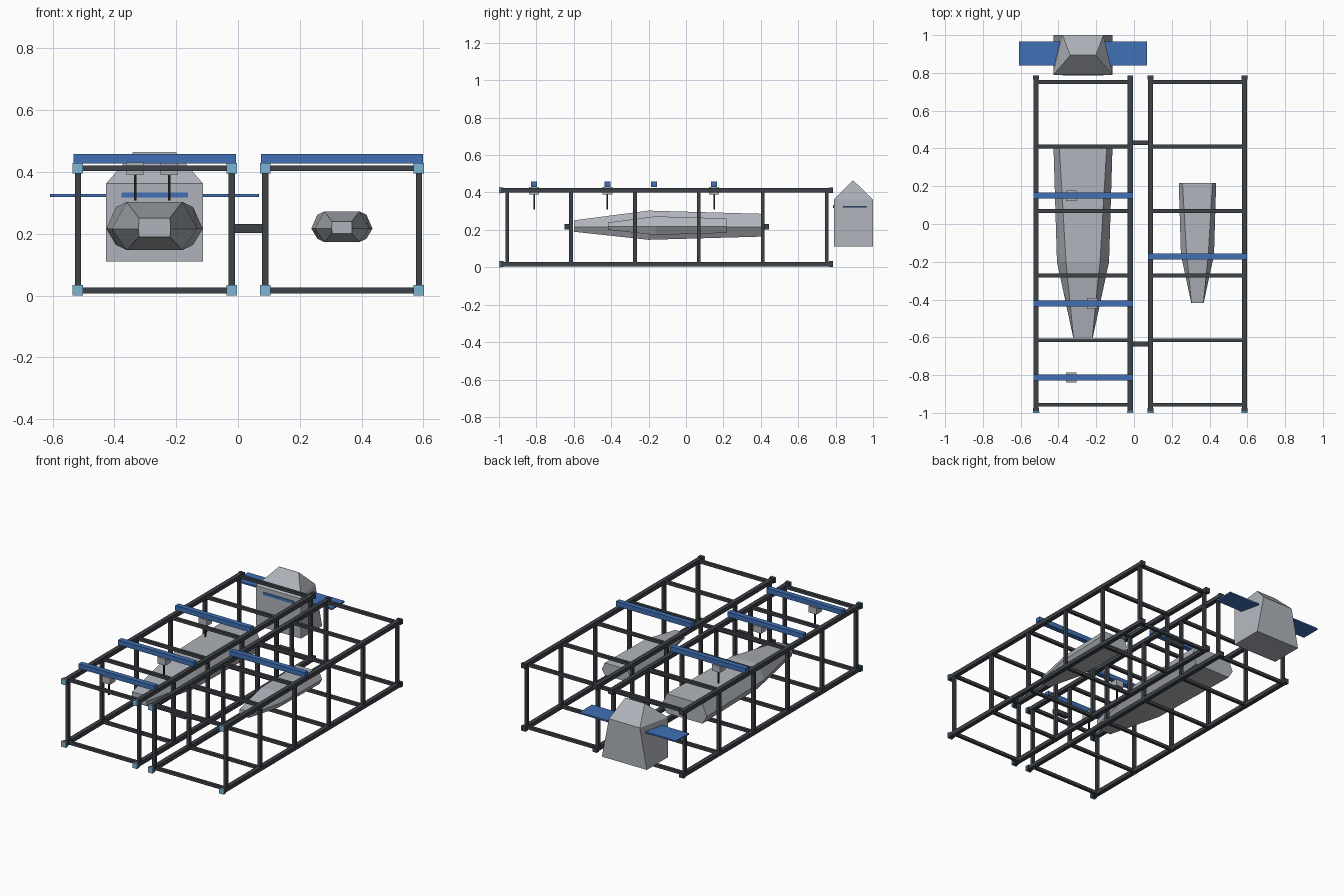
import bpy, bmesh
from mathutils import Vector

cube = bpy.data.objects.get("Cube")
if cube:
    bpy.data.objects.remove(cube, do_unlink=True)


def material(name, r, g, b):
    m = bpy.data.materials.new(name)
    m.use_nodes = True
    m.diffuse_color = (r, g, b, 1)
    m.node_tree.nodes["Principled BSDF"].inputs["Base Color"].default_value = (r, g, b, 1)
    return m


DARK = material("dark steel", 0.047, 0.053, 0.062)
BLACK = material("black cable", 0.015, 0.016, 0.018)
BLUE = material("crane blue", 0.05, 0.16, 0.46)
LIGHT = material("light blue", 0.2, 0.46, 0.66)
GREY = material("hull grey", 0.43, 0.45, 0.49)


def finish(bm, name, mat):
    bmesh.ops.recalc_face_normals(bm, faces=bm.faces)
    me = bpy.data.meshes.new(name)
    bm.to_mesh(me)
    bm.free()
    me.materials.append(mat)
    ob = bpy.data.objects.new(name, me)
    bpy.context.collection.objects.link(ob)
    return ob


def add_box(bm, center, size):
    verts = bmesh.ops.create_cube(bm, size=1)["verts"]
    for v in verts:
        v.co = Vector(c + p * s for c, p, s in zip(center, v.co, size))


def boxes(name, mat, items):
    bm = bmesh.new()
    for center, size in items:
        add_box(bm, center, size)
    return finish(bm, name, mat)


def loft(name, mat, rings):
    """Skin a list of rings and cap both ends."""
    bm = bmesh.new()
    loops = [[bm.verts.new(p) for p in ring] for ring in rings]
    n = len(loops[0])
    for a, b in zip(loops, loops[1:]):
        for i in range(n):
            j = (i + 1) % n
            bm.faces.new((a[i], a[j], b[j], b[i]))
    bm.faces.new(loops[0])
    bm.faces.new(loops[-1])
    return finish(bm, name, mat)


# Two open bay frames: long rails, posts and cross beams
Y0, Y1 = -1.0, 0.785
LOW, HIGH = 0.017, 0.412
STATIONS = [-0.956 + 0.3416 * i for i in range(6)]
BAYS = {"right": (-0.518, -0.02), "left": (0.088, 0.585)}

for side, (xa, xb) in BAYS.items():
    mid, span = (xa + xb) / 2, xb - xa
    corners = [(x, z) for x in (xa, xb) for z in (LOW, HIGH)]
    boxes(side + "_bay_rails", DARK,
          [((x, (Y0 + Y1) / 2, z), (0.027, Y1 - Y0 - 0.01, 0.025)) for x, z in corners])
    boxes(side + "_bay_posts", DARK,
          [((x, y, (LOW + HIGH) / 2), (0.02, 0.02, HIGH - LOW)) for x in (xa, xb) for y in STATIONS])
    boxes(side + "_bay_cross_beams", DARK,
          [((mid, y, z), (span, 0.019, 0.019)) for z in (LOW, HIGH) for y in STATIONS])
    boxes(side + "_bay_end_joints", DARK,
          [((x, y, z), (0.031, 0.02, 0.031)) for x, z in corners for y in (Y0 + 0.015, Y1 - 0.01)])
    boxes(side + "_bay_front_lights", LIGHT,
          [((x, Y0 + 0.004, z), (0.034, 0.008, 0.034)) for x, z in corners])

# Links joining the bays
boxes("bay_links", DARK, [((0.035, y, 0.217), (0.1, 0.026, 0.028)) for y in (-0.636, 0.43)])

# Overhead crane beams, trolleys and cables
CRANES = [("right", 0.15, -0.333), ("right", -0.42, -0.222),
          ("right", -0.812, -0.333), ("left", -0.172, None)]
for number, (side, y, trolley_x) in enumerate(CRANES, 1):
    xa, xb = BAYS[side]
    boxes(f"crane_beam_{number}", BLUE,
          [(((xa + xb) / 2, y, 0.443), (xb - xa + 0.028, 0.032, 0.03))])
    if trolley_x is not None:
        boxes(f"crane_trolley_{number}", GREY, [((trolley_x, y, 0.41), (0.056, 0.054, 0.04))])
        boxes(f"crane_cable_{number}", BLACK, [((trolley_x, y, 0.35), (0.008, 0.008, 0.084))])


# Faceted ship hulls: y along the hull, half widths at flat and middle, bottom and top
SECTIONS = [(-0.5, 0.05, 0.052, -0.034, 0.027),
            (-0.1, 0.09, 0.138, -0.077, 0.079),
            (0.5, 0.125, 0.156, -0.06, 0.062)]


def hull(name, x, y, z, scale):
    rings = []
    for sy, flat, wide, bottom, top in SECTIONS:
        outline = [(-flat, bottom), (flat, bottom), (wide, -0.008),
                   (flat, top), (-flat, top), (-wide, -0.008)]
        rings.append([(x + px * scale, y + sy * scale, z + pz * scale) for px, pz in outline])
    loft(name, GREY, rings)


hull("large_hull", -0.27, -0.1, 0.224, 1.0)
hull("small_hull", 0.336, -0.1, 0.222, 0.635)

# Control tower with a tapered back and a ridged roof
TX, YF, YB, YR = -0.27, 0.79, 1.0, 0.893


def tower_ring(z, front, back):
    return [(TX - front, YF, z), (TX + front, YF, z), (TX + back, YB, z), (TX - back, YB, z)]


RIDGE = [(TX + s * 0.068, YR + d, 0.465) for s, d in ((-1, -0.001), (1, -0.001), (1, 0.001), (-1, 0.001))]
loft("control_tower", GREY, [tower_ring(0.11, 0.157, 0.157), tower_ring(0.362, 0.157, 0.108), RIDGE])

# Tower window strip and side wings
boxes("tower_window", BLUE, [((TX, YF - 0.001, 0.325), (0.215, 0.006, 0.017))])
boxes("tower_wings", BLUE, [((TX, 0.903, 0.324), (0.675, 0.126, 0.01))])
